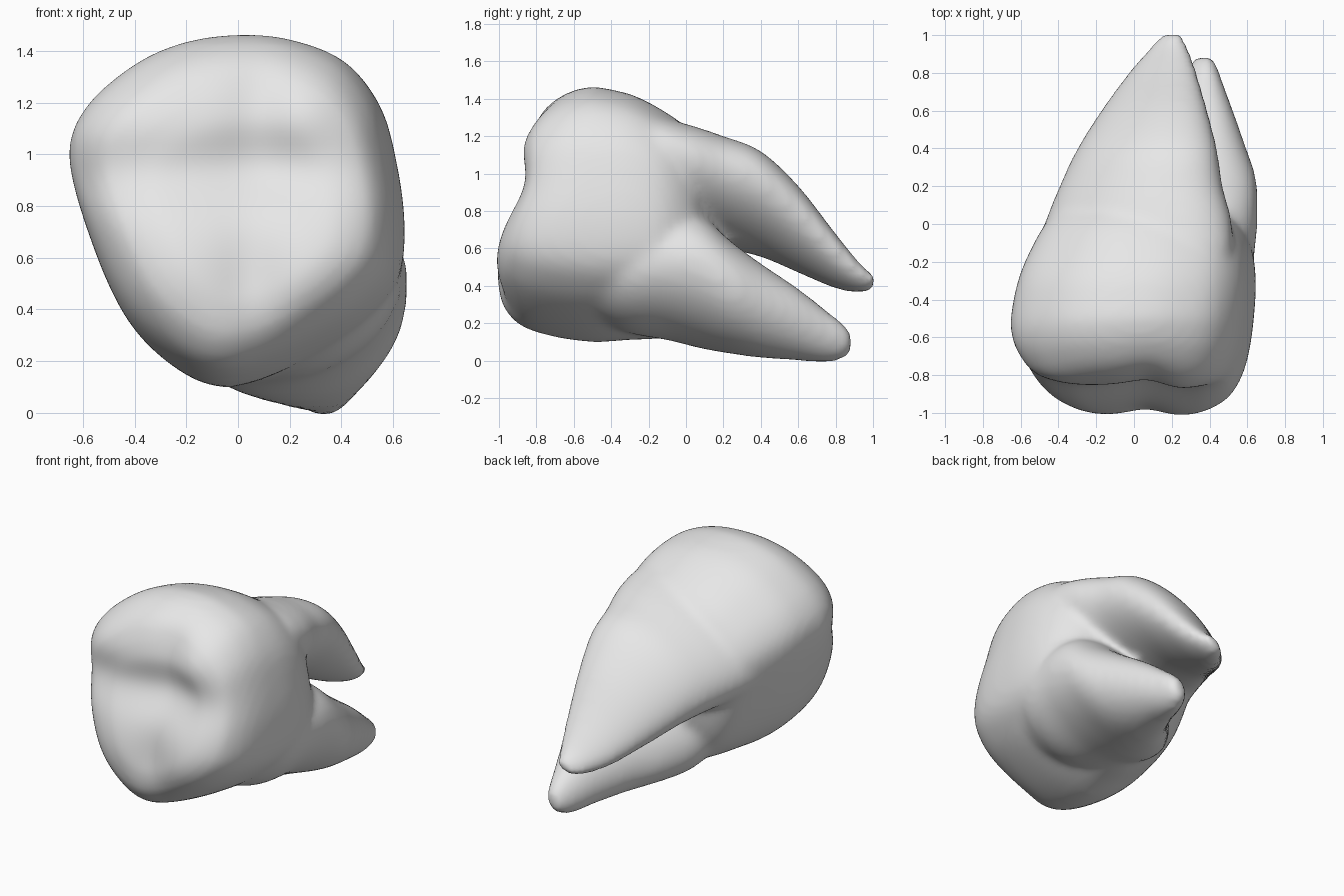
import bpy, bmesh
from math import sin, cos, pi, exp

cube = bpy.data.objects.get("Cube")
if cube:
    bpy.data.objects.remove(cube)

enamel = bpy.data.materials.new("pale grey enamel")
enamel.use_nodes = True
enamel.diffuse_color = (0.8, 0.8, 0.8, 1)
enamel.node_tree.nodes["Principled BSDF"].inputs["Base Color"].default_value = (0.8, 0.8, 0.8, 1)


def spline(points, closed, steps=4):
    """Smooth curve through tuples of any length."""
    n = len(points)
    pick = (lambda i: points[i % n]) if closed else (lambda i: points[min(max(i, 0), n - 1)])
    result = []
    for i in range(n if closed else n - 1):
        quad = list(zip(pick(i - 1), pick(i), pick(i + 1), pick(i + 2)))
        for s in range(steps):
            t = s / steps
            result.append([b + t / 2 * (c - a + t * (2 * a - 5 * b + 4 * c - d
                           + t * (3 * (b - c) + d - a))) for a, b, c, d in quad])
    return result if closed else result + [points[-1]]


def oval(slant):
    return [(cos(t * pi / 24), sin(t * pi / 24 + slant)) for t in range(48)]


def loft(bm, outline, sections):
    """Skin one outline, fitted to the box (y, x0, x1, z0, z1) of each section."""
    us, vs = [p[0] for p in outline], [p[1] for p in outline]
    rings = []
    for y, x0, x1, z0, z1 in spline(sections, False):
        rings.append([bm.verts.new((x0 + (x1 - x0) * (u - min(us)) / (max(us) - min(us)), y,
                                    z0 + (z1 - z0) * (v - min(vs)) / (max(vs) - min(vs))))
                      for u, v in outline])
    faces = [bm.faces.new(rings[0]), bm.faces.new(rings[-1])]
    n = len(outline)
    for a, b in zip(rings, rings[1:]):
        for i in range(n):
            j = (i + 1) % n
            faces.append(bm.faces.new((a[i], a[j], b[j], b[i])))
    bmesh.ops.recalc_face_normals(bm, faces=faces)


# Crown cross-section (x, z)
crown_outline = spline([(-.65, .97), (-.59, 1.17), (-.4, 1.34), (-.2, 1.43), (.02, 1.46),
                        (.22, 1.44), (.42, 1.36), (.55, 1.2), (.61, 1.0), (.645, .75),
                        (.625, .53), (.52, .38), (.36, .26), (.12, .14), (-.07, .1),
                        (-.25, .18), (-.42, .35), (-.55, .62)], True)

bm = bmesh.new()
# Crown and neck
loft(bm, crown_outline, [
    (-.97, -.33, .38, .42, 1.13), (-.925, -.51, .5, .3, 1.32), (-.825, -.6, .57, .2, 1.42),
    (-.69, -.645, .61, .14, 1.455), (-.5, -.65, .635, .1, 1.46), (-.3, -.615, .645, .11, 1.425),
    (-.12, -.54, .62, .12, 1.335), (.02, -.455, .53, .16, 1.23), (.1, -.36, .4, .28, 1.1),
    (.17, -.2, .22, .45, .95)])
# Broad upper root
loft(bm, oval(.45), [
    (-.4, -.45, .4, .75, 1.25), (-.2, -.535, .51, .68, 1.31), (0, -.475, .52, .62, 1.265),
    (.2, -.395, .47, .6, 1.2), (.4, -.3, .44, .555, 1.12), (.6, -.175, .39, .47, .935),
    (.8, -.03, .335, .385, .68), (.94, .09, .285, .36, .51), (1.01, .16, .25, .385, .46)])
# Narrow lower root
loft(bm, oval(.25), [
    (-.6, .05, .42, .3, .65), (-.35, -.08, .6, .16, .72), (-.1, -.19, .645, .11, .79),
    (.08, -.19, .655, .065, .77), (.25, -.07, .645, .035, .63), (.4, .06, .595, .015, .52),
    (.6, .18, .525, .0, .385), (.75, .25, .47, -.01, .27), (.85, .3, .435, .01, .19),
    (.885, .335, .41, .05, .14)])
mesh = bpy.data.meshes.new("molar_tooth")
bm.to_mesh(mesh)
bm.free()
tooth = bpy.data.objects.new("molar_tooth", mesh)
bpy.context.collection.objects.link(tooth)

# Fuse the parts into one soft surface
remesh = tooth.modifiers.new("fuse", 'REMESH')
remesh.mode = 'VOXEL'
remesh.voxel_size = .025
soften = tooth.modifiers.new("soften", 'SMOOTH')
soften.factor = .5
soften.iterations = 12
evaluated = tooth.evaluated_get(bpy.context.evaluated_depsgraph_get())
fused = bpy.data.meshes.new_from_object(evaluated)
tooth.modifiers.clear()
tooth.data = fused

# Biting face: (x, z, radius x, radius z, push), dents positive and cusps negative
bumps = [(-.1, .93, .6, .15, .05), (.1, .97, .22, .16, .035), (.08, 1.2, .12, .2, .03),
         (.05, .5, .12, .25, .03), (-.22, .58, .22, .22, -.025), (.28, .6, .22, .22, -.035),
         (.24, 1.16, .18, .15, -.03), (-.38, 1.15, .18, .15, -.01), (-.55, .93, .2, .15, .03)]
for v in fused.vertices:
    x, y, z = v.co
    w = min(1, max(0, (-.35 - y) / .5))
    w = w * w * (3 - 2 * w)
    push = .2 * (z - .6)
    for bx, bz, rx, rz, d in bumps:
        push += d * exp(-((x - bx) / rx) ** 2 - ((z - bz) / rz) ** 2)
    v.co.y += w * push

fused.materials.clear()
fused.materials.append(enamel)
for p in fused.polygons:
    p.use_smooth = True
    p.material_index = 0
